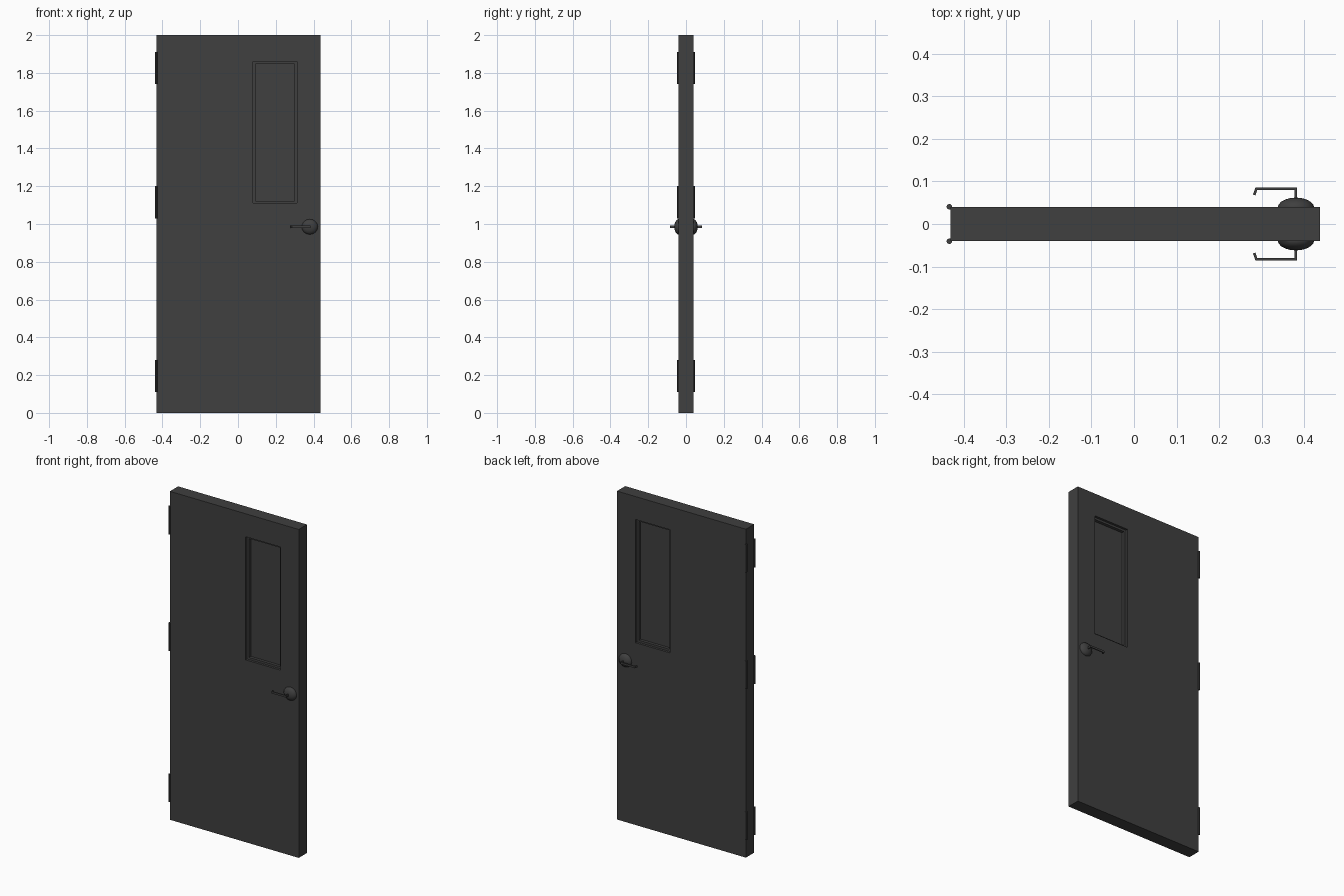
import bpy, bmesh
from math import pi
from mathutils import Vector, Matrix

cube = bpy.data.objects.get("Cube")
if cube:
    bpy.data.objects.remove(cube, do_unlink=True)

paint = bpy.data.materials.new("charcoal_grey")
paint.use_nodes = True
COLOR = (0.05, 0.05, 0.05, 1)
paint.diffuse_color = COLOR
paint.node_tree.nodes["Principled BSDF"].inputs["Base Color"].default_value = COLOR


def finish(bm, name, smooth=False):
    bmesh.ops.recalc_face_normals(bm, faces=bm.faces)
    mesh = bpy.data.meshes.new(name)
    bm.to_mesh(mesh)
    bm.free()
    mesh.materials.append(paint)
    obj = bpy.data.objects.new(name, mesh)
    bpy.context.collection.objects.link(obj)
    if smooth:
        bpy.ops.object.select_all(action='DESELECT')
        obj.select_set(True)
        bpy.context.view_layer.objects.active = obj
        bpy.ops.object.shade_smooth_by_angle(angle=pi / 6)
    return obj


def rect(bm, x0, x1, z0, z1, y):
    return [bm.verts.new((x, y, z)) for x, z in ((x0, z0), (x1, z0), (x1, z1), (x0, z1))]


def bridge(bm, a, b):
    for i in range(4):
        j = (i + 1) % 4
        bm.faces.new((a[i], a[j], b[j], b[i]))


# Door slab with a stepped window recess on both sides
HALF = 0.0395
LEAF = (-0.431, 0.437, 0, 2)
FRAME = (0.079, 0.313, 1.11, 1.86)
PANE = (0.092, 0.3, 1.123, 1.847)
bm = bmesh.new()
outer = []
for side in (-1, 1):
    loops = [rect(bm, *shape, side * (HALF - depth)) for shape, depth in
             ((LEAF, 0), (FRAME, 0), (FRAME, 0.014), (PANE, 0.014), (PANE, 0.032))]
    for a, b in zip(loops, loops[1:]):
        bridge(bm, a, b)
    bm.faces.new(loops[-1])
    outer.append(loops[0])
bridge(bm, *outer)
finish(bm, "door_leaf")

# Hinge barrels, three on each face of the hinge edge
for side, label in ((-1, "front"), (1, "back")):
    for z, level in ((0.195, "lower"), (1.115, "middle"), (1.825, "upper")):
        bm = bmesh.new()
        bmesh.ops.create_cone(bm, cap_ends=True, segments=12, radius1=0.0065,
                              radius2=0.0065, depth=0.17,
                              matrix=Matrix.Translation((-0.4335, side * 0.0405, z)))
        finish(bm, f"{level}_{label}_hinge", True)

# Domed rose and bent flat lever on each face
KNOB_X, KNOB_Z = 0.38, 0.985
PATH = [Vector(p) for p in ((0.38, 0.05), (0.38, 0.0825), (0.287, 0.0825), (0.282, 0.068))]
for side, label in ((-1, "front"), (1, "back")):
    bm = bmesh.new()
    bmesh.ops.create_uvsphere(bm, u_segments=16, v_segments=10, radius=1)
    place = (Matrix.Translation((KNOB_X, side * 0.038, KNOB_Z))
             @ Matrix.Diagonal((0.043, 0.024, 0.041, 1)) @ Matrix.Rotation(pi / 2, 4, 'X'))
    bmesh.ops.transform(bm, matrix=place, verts=bm.verts)
    finish(bm, f"{label}_rose", True)

    bm = bmesh.new()
    rings = []
    for i, p in enumerate(PATH):
        before = (p - PATH[i - 1]).normalized() if i else None
        after = (PATH[i + 1] - p).normalized() if i < len(PATH) - 1 else None
        d = before or after
        tangent = ((before or after) + (after or before)).normalized()
        normal = Vector((-tangent.y, tangent.x))
        offset = normal * 0.003 / normal.dot(Vector((-d.y, d.x)))
        rings.append([bm.verts.new((q.x, side * q.y, KNOB_Z + h)) for q, h in
                      ((p - offset, -0.006), (p + offset, -0.006),
                       (p + offset, 0.006), (p - offset, 0.006))])
    for a, b in zip(rings, rings[1:]):
        bridge(bm, a, b)
    bm.faces.new(rings[0])
    bm.faces.new(rings[-1])
    finish(bm, f"{label}_lever")
